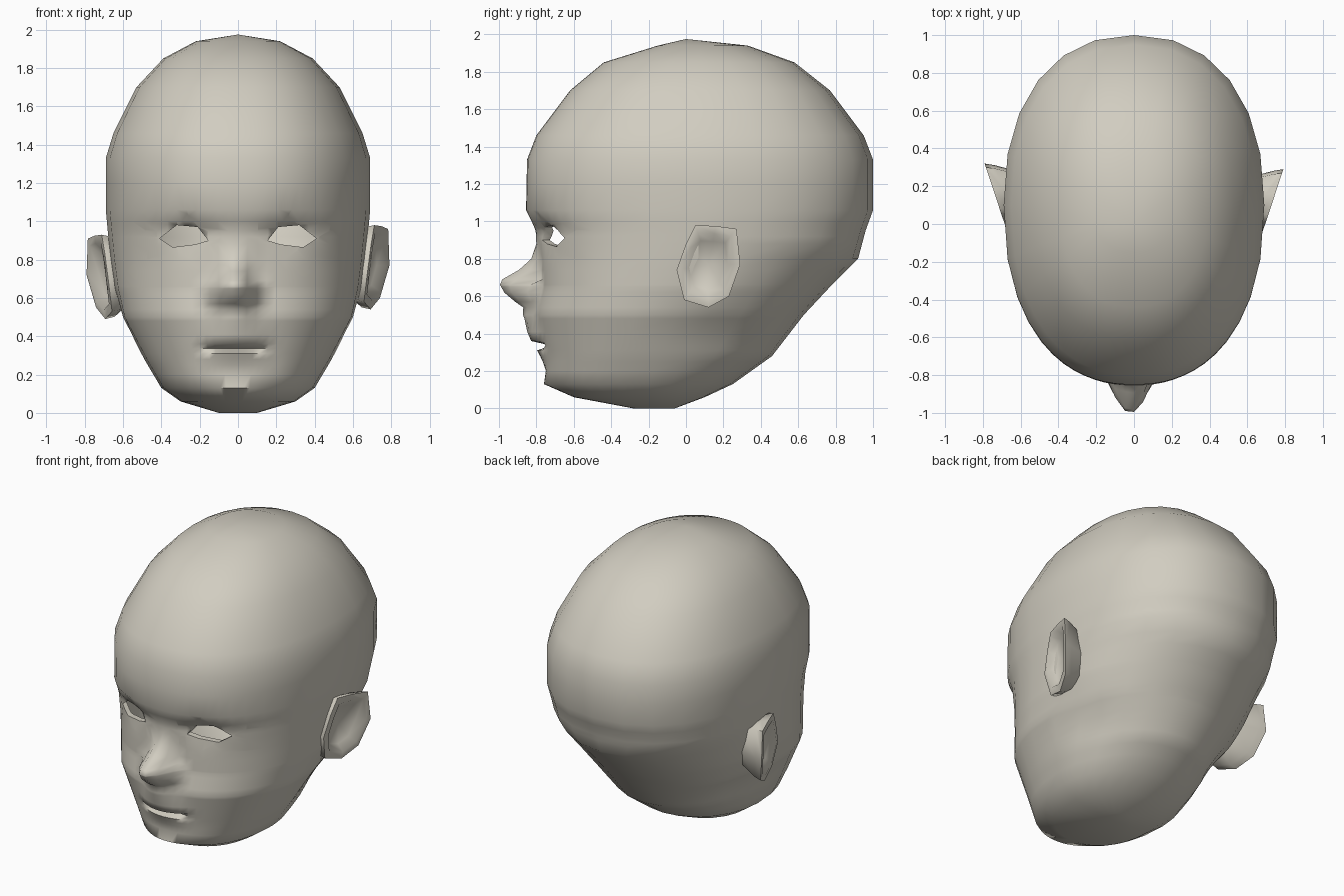
import bpy, bmesh, math
from mathutils import Vector

if "Cube" in bpy.data.objects:
    bpy.data.objects.remove(bpy.data.objects["Cube"], do_unlink=True)

skin = bpy.data.materials.new("warm_grey_skin")
skin.use_nodes = True
colour = (0.64, 0.61, 0.53, 1)
skin.diffuse_color = colour
skin.node_tree.nodes["Principled BSDF"].inputs["Base Color"].default_value = colour

# Skull rings: height, half width, front, back, depth of the widest point
RINGS = [
    (0, .1, -.28, -.06, -.17), (.06, .3, -.6, .1, -.2), (.13, .4, -.74, .25, -.2),
    (.28, .49, -.76, .46, -.15), (.5, .61, -.81, .63, -.05), (.65, .645, -.78, .77, 0),
    (.8, .665, -.78, .92, .05), (.95, .68, -.8, .96, .08), (1.06, .69, -.855, 1, .1),
    (1.33, .69, -.85, 1, .1), (1.46, .65, -.8, .95, .1), (1.7, .53, -.62, .77, .1),
    (1.85, .39, -.44, .58, .08), (1.94, .22, -.15, .33, .08),
]
# Chin, lips and nose along the midline: height, bulge, half width
MIDLINE = [
    (.13, .02, .2), (.2, 0, .2), (.25, .01, .2), (.31, .03, .19), (.335, -.06, .18),
    (.36, .05, .2), (.41, .06, .2), (.48, .06, .14), (.54, .07, .13), (.57, .12, .15),
    (.62, .19, .16), (.66, .22, .15), (.69, .21, .12), (.74, .12, .1), (.8, .05, .1),
    (.88, .01, .1), (1, 0, .1),
]
EYE = [(.155, .9), (.21, .97), (.32, .98), (.41, .91), (.34, .865), (.22, .88)]


def sample(table, z):
    """Linear interpolation of the rows of a table by height."""
    if z <= table[0][0]:
        return table[0][1:]
    for low, high in zip(table, table[1:]):
        if z <= high[0]:
            t = (z - low[0]) / (high[0] - low[0])
            return [a + (b - a) * t for a, b in zip(low[1:], high[1:])]
    return table[-1][1:]


def signed_power(value, exponent):
    return math.copysign(abs(value) ** exponent, value)


def head_point(angle, z):
    width, front, back, middle = sample(RINGS, z)
    s, c = math.sin(angle), math.cos(angle)
    power = 2 / 2.25 if c > 0 or z > .8 else 1
    x = width * signed_power(s, power)
    reach = middle - front if c > 0 else back - middle
    y = middle - reach * signed_power(c, power)
    if c > 0:
        # midline features
        bulge, half = sample(MIDLINE, z)
        t = min(1, abs(x + .02) / half)
        if MIDLINE[0][0] <= z:
            y -= bulge * (1 - t * t) ** 1.3
        # eye sockets
        y += .04 * math.exp(-((abs(x) - .26) / .11) ** 2 - ((z - .94) / .07) ** 2)
    # hollow behind the jaw
    hollow = .05 * math.exp(-((y - .15) / .17) ** 2 - ((z - .42) / .16) ** 2)
    return Vector((x - math.copysign(hollow, x) * abs(s), y, z))


def bridge(bm, lower, upper):
    n = len(lower)
    for i in range(n):
        j = (i + 1) % n
        bm.faces.new((lower[i], lower[j], upper[j], upper[i]))


def fan(bm, loop, tip):
    for a, b in zip(loop, loop[1:] + loop[:1]):
        bm.faces.new((a, b, tip))


def finish(name, bm, angle):
    bmesh.ops.recalc_face_normals(bm, faces=bm.faces)
    mesh = bpy.data.meshes.new(name)
    bm.to_mesh(mesh)
    bm.free()
    mesh.materials.append(skin)
    obj = bpy.data.objects.new(name, mesh)
    bpy.context.collection.objects.link(obj)
    bpy.ops.object.select_all(action="DESELECT")
    obj.select_set(True)
    bpy.context.view_layer.objects.active = obj
    bpy.ops.object.shade_smooth_by_angle(angle=math.radians(angle))
    return obj


def inside(point, outline):
    """True when the point lies within a convex outline, seen from the front."""
    turns = []
    for (ax, az), (bx, bz) in zip(outline, outline[1:] + outline[:1]):
        turns.append((bx - ax) * (point.z - az) - (bz - az) * (point.x - ax))
    return all(t > 0 for t in turns) or all(t < 0 for t in turns)


def cut_eye(bm, side):
    outline = [(side * x, z) for x, z in EYE]

    def nearby():
        return [f for f in bm.faces if f.calc_center_median().y < -.4
                and abs(f.calc_center_median().x - side * .28) < .2
                and abs(f.calc_center_median().z - .92) < .12]

    for (ax, az), (bx, bz) in zip(outline, outline[1:] + outline[:1]):
        faces = nearby()
        geom = set(faces)
        for f in faces:
            geom.update(f.edges)
            geom.update(f.verts)
        bmesh.ops.bisect_plane(bm, geom=list(geom), dist=1e-5,
                               plane_co=(ax, 0, az), plane_no=(bz - az, 0, ax - bx))
    hole = [f for f in nearby() if inside(f.calc_center_median(), outline)]
    bmesh.ops.delete(bm, geom=hole, context="FACES")


# Head
half = [3, 7, 11, 15, 20, 25, 30, 36, 43, 52, 62, 75, 90, 105, 120, 135, 150, 165]
angles = [0] + half + [180] + [-a for a in reversed(half)]
heights = sorted({row[0] for row in RINGS + MIDLINE} | {.92, 1.2})
bm = bmesh.new()
loops = [[bm.verts.new(head_point(math.radians(a), z)) for a in angles] for z in heights]
for lower, upper in zip(loops, loops[1:]):
    bridge(bm, lower, upper)
fan(bm, loops[0], bm.verts.new((0, -.17, 0)))
fan(bm, loops[-1], bm.verts.new((0, 0, 1.975)))
for side in (-1, 1):
    cut_eye(bm, side)
# Eyelid edges turned inwards
rim = [e for e in bm.edges if e.is_boundary]
lid = bmesh.ops.extrude_edge_only(bm, edges=rim)["geom"]
for v in lid:
    if isinstance(v, bmesh.types.BMVert):
        v.co.y += .04
finish("head", bm, 70)

# Ears: a flared rim around a hollow bowl
EAR = [(-.05, .74), (.0, .88), (.05, .98), (.16, .975), (.27, .96), (.29, .77),
       (.23, .6), (.12, .54), (-.01, .58)]
EAR_CENTRE = (.12, .77)


def ear_loop(bm, side, scale, depth, shift, root=None):
    verts = []
    for y, z in EAR:
        y, z = [c + (p - c) * scale for p, c in zip((y, z), EAR_CENTRE)]
        x = root or .685 + .33 * (y + .03) - .2 * max(0, .75 - z) - depth
        verts.append(bm.verts.new((side * x, y + shift[0], z + shift[1])))
    return verts


def make_ear(name, side, shift):
    bm = bmesh.new()
    loops = [ear_loop(bm, side, .7, 0, shift, root=.58),
             ear_loop(bm, side, .95, .05, shift),
             ear_loop(bm, side, 1, 0, shift),
             ear_loop(bm, side, .8, 0, shift),
             ear_loop(bm, side, .6, .045, shift)]
    for lower, upper in zip(loops, loops[1:]):
        bridge(bm, lower, upper)
    y, z = EAR_CENTRE
    fan(bm, loops[-1], bm.verts.new((side * .665, y + shift[0], z + shift[1])))
    finish(name, bm, 70)


make_ear("left_ear", 1, (0, 0))
make_ear("right_ear", -1, (.03, -.05))
